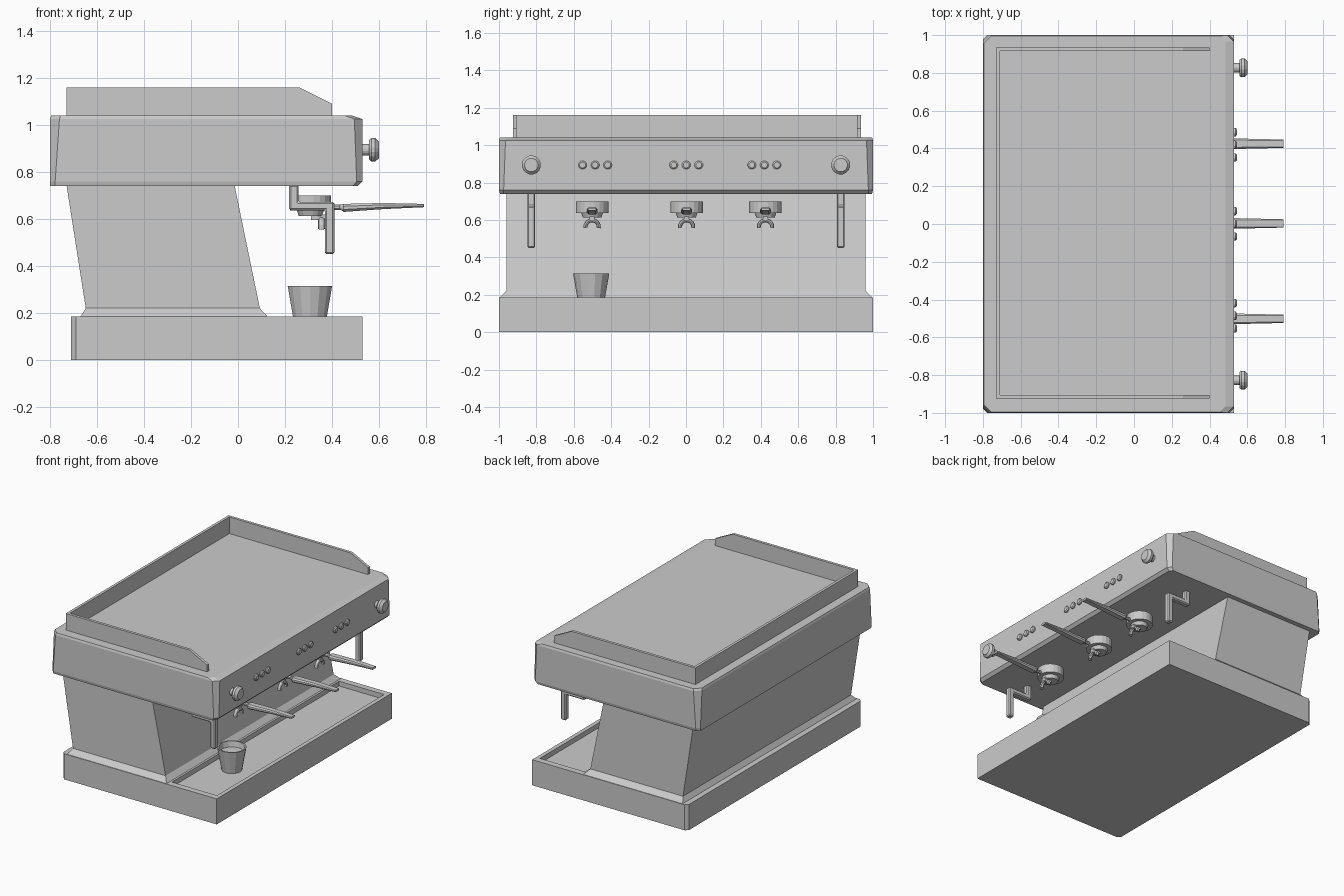
import bpy, bmesh
from math import sin, cos, pi
from mathutils import Vector

if "Cube" in bpy.data.objects:
    bpy.data.objects.remove(bpy.data.objects["Cube"])


def loft(name, rings):
    """Skin a list of equal-length point rings and cap both ends."""
    bm = bmesh.new()
    rows = [[bm.verts.new(p) for p in r] for r in rings]
    n = len(rows[0])
    for a, b in zip(rows, rows[1:]):
        for i in range(n):
            j = (i + 1) % n
            bm.faces.new((a[i], a[j], b[j], b[i]))
    bm.faces.new(rows[0])
    bm.faces.new(rows[-1])
    bmesh.ops.recalc_face_normals(bm, faces=bm.faces)
    me = bpy.data.meshes.new(name)
    bm.to_mesh(me)
    bm.free()
    ob = bpy.data.objects.new(name, me)
    bpy.context.collection.objects.link(ob)
    return ob


def slab(z, x0, x1, hy, cb=0.0, cf=0.0):
    """Horizontal rectangle with back (cb) and front (cf) corner chamfers."""
    half = [(x0, hy - cb), (x0 + cb, hy), (x1 - cf, hy), (x1, hy - cf)]
    return [(x, y, z) for x, y in half] + [(x, -y, z) for x, y in reversed(half)]


def box_ring(z, x0, x1, hy):
    return [(x0, -hy, z), (x1, -hy, z), (x1, hy, z), (x0, hy, z)]


def lathe(name, profile, loc, axis='Z', sides=16):
    """Revolve (radius, height) pairs around an axis through loc."""
    rings = []
    for r, h in profile:
        ring = []
        for i in range(sides):
            a = 2 * pi * (i + 0.5) / sides
            u, v = r * cos(a), r * sin(a)
            p = (u, v, h) if axis == 'Z' else (h, u, v)
            ring.append(Vector(loc) + Vector(p))
        rings.append(ring)
    return loft(name, rings)


def plate(name, outline, y0, y1, bevel=0.0):
    """Extrude an xz outline between two y values."""
    ob = loft(name, [[(x, y, z) for x, z in outline] for y in (y0, y1)])
    if bevel:
        m = ob.modifiers.new("bevel", 'BEVEL')
        m.width, m.segments = bevel, 1
    return ob


# Base with the recessed drip tray
base = loft("base", [slab(0, -0.71, 0.53, 1, 0.02), slab(0.185, -0.71, 0.53, 1, 0.02)])
bm = bmesh.new()
bm.from_mesh(base.data)
bmesh.ops.remove_doubles(bm, verts=bm.verts, dist=1e-5)
bmesh.ops.dissolve_degenerate(bm, edges=bm.edges, dist=1e-5)
bm.to_mesh(base.data)
bm.free()
cutter = loft("tray_cutter", [box_ring(0.15, 0.14, 0.50, 0.955), box_ring(0.3, 0.14, 0.50, 0.955)])
cutter.hide_render = True
mod = base.modifiers.new("tray", 'BOOLEAN')
mod.operation, mod.object, mod.solver = 'DIFFERENCE', cutter, 'EXACT'
bpy.context.view_layer.objects.active = base
bpy.ops.object.modifier_apply(modifier="tray")
bpy.data.objects.remove(cutter)

# Leaning column with a sloped foot
loft("column", [box_ring(0.185, -0.67, 0.125, 0.995), box_ring(0.22, -0.648, 0.093, 0.96),
                box_ring(0.745, -0.73, -0.015, 0.96)])

# Head housing
loft("head", [slab(0.74, -0.8, 0.51, 0.995, 0.022, 0.02), slab(0.76, -0.8, 0.53, 1, 0.022, 0.025),
              slab(1.025, -0.8, 0.53, 1, 0.04, 0.035), slab(1.04, -0.795, 0.485, 0.995, 0.04, 0.03)])

# Cup rail around the top
side = [(-0.73, 1.035), (0.40, 1.035), (0.40, 1.09), (0.26, 1.16), (-0.73, 1.16)]
for label, y in (("left", -0.925), ("right", 0.915)):
    plate("rail_" + label, side, y, y + 0.02)
plate("rail_back", [(-0.73, 1.035), (-0.71, 1.035), (-0.71, 1.16), (-0.73, 1.16)], -0.905, 0.915)

# Steam knobs and bent wands on both sides
wand = [(0.218, 0.745), (0.218, 0.637), (0.37, 0.637), (0.37, 0.45),
        (0.41, 0.45), (0.41, 0.673), (0.258, 0.673), (0.258, 0.745)]
for label, y in (("left", -0.827), ("right", 0.827)):
    lathe("steam_knob_" + label, [(0.025, 0), (0.025, 0.03), (0.042, 0.03), (0.051, 0.04),
                                  (0.051, 0.056), (0.036, 0.072)], (0.528, y, 0.894), 'X')
    plate("steam_wand_" + label, wand, y - 0.021, y + 0.021, 0.007)

# Buttons, three per group
for g, yc in enumerate((-0.486, 0.001, 0.419)):
    for k in (-1, 0, 1):
        lathe(f"button_{g}_{k + 1}", [(0.023, 0), (0.023, 0.01), (0.016, 0.016)],
              (0.528, yc + k * 0.067, 0.894), 'X', 12)

# Brew groups: head, basket, handle and twin spout
for g, y in enumerate((-0.502, 0.003, 0.425)):
    lathe(f"group_head_{g}", [(0.088, 0.637), (0.088, 0.70)], (0.308, y, 0), sides=20)
    lathe(f"filter_basket_{g}", [(0.05, 0.612), (0.06, 0.64)], (0.308, y, 0))
    lathe(f"handle_neck_{g}", [(0.012, 0.38), (0.012, 0.45)], (0, y, 0.65), 'X', 8)
    rings = []
    for x, w, z0, z1 in ((0.432, 0.012, 0.642, 0.658), (0.45, 0.03, 0.63, 0.664),
                         (0.62, 0.026, 0.642, 0.668), (0.792, 0.022, 0.65, 0.664)):
        c = 0.3 * (z1 - z0)
        rings.append([(x, y + a, b) for a, b in (
            (-w, z0 + c), (-w + c, z0), (w - c, z0), (w, z0 + c),
            (w, z1 - c), (w - c, z1), (-w + c, z1), (-w, z1 - c))])
    loft(f"handle_{g}", rings)
    plate(f"spout_stem_{g}", [(0.31, 0.595), (0.37, 0.595), (0.37, 0.618), (0.31, 0.618)],
          y - 0.014, y + 0.014)
    arch = []
    for i in range(9):
        a = pi * (i / 8 * 1.1 - 0.05)
        arch.append([(0.356 + 0.015 * cos(t), y + (0.036 + 0.011 * sin(t)) * cos(a),
                      0.563 + (0.036 + 0.011 * sin(t)) * sin(a))
                     for t in [2 * pi * k / 8 for k in range(8)]])
    loft(f"spout_{g}", arch)

# Cup standing in the tray
lathe("cup", [(0.068, 0.15), (0.097, 0.315), (0.087, 0.315), (0.08, 0.275)],
      (0.306, -0.507, 0), sides=14)
